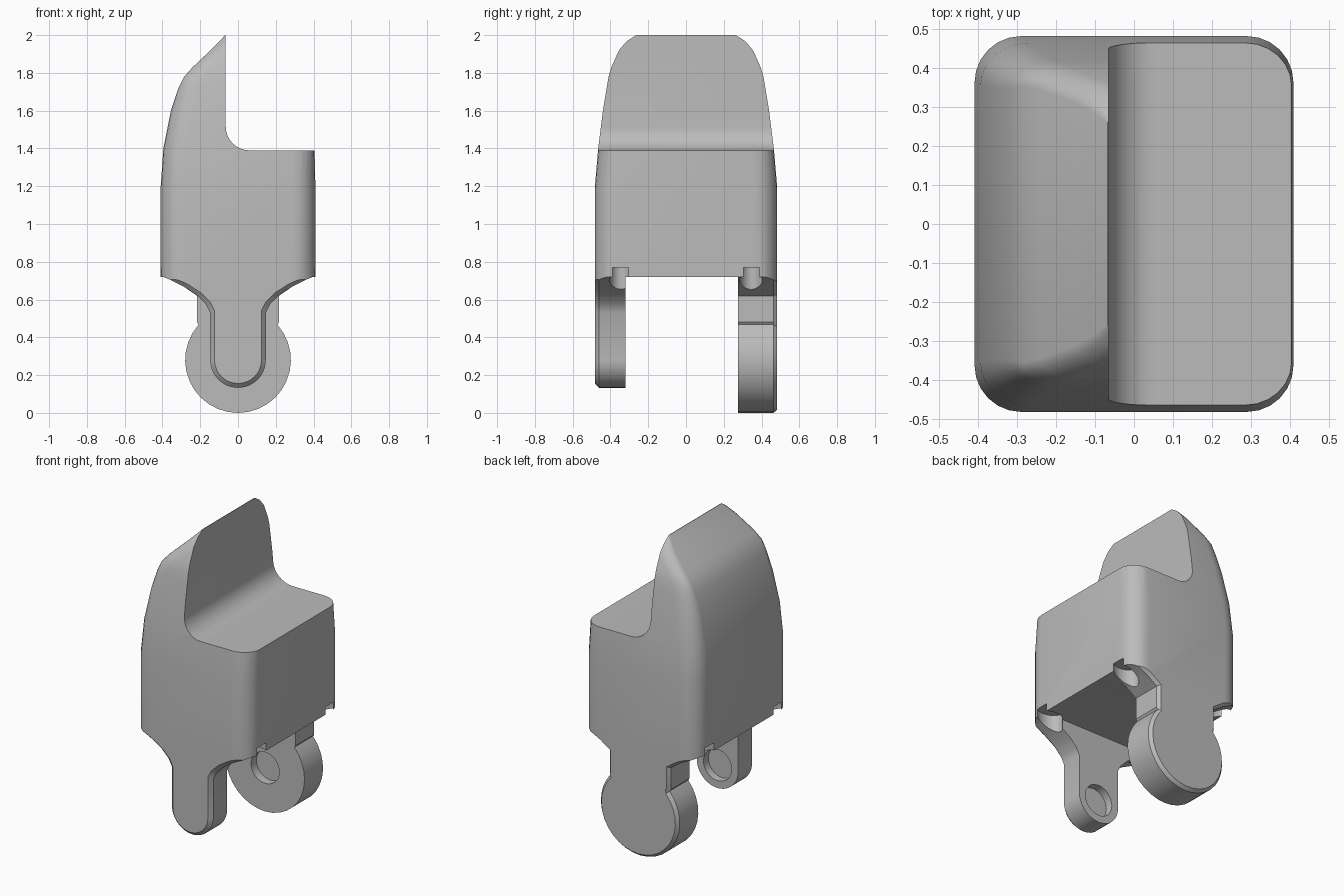
import bpy, bmesh
from math import sin, cos, pi, radians

cube = bpy.data.objects.get("Cube")
if cube:
    bpy.data.objects.remove(cube, do_unlink=True)

grey = bpy.data.materials.new("plain grey")
grey.use_nodes = True
grey.diffuse_color = (0.5, 0.5, 0.5, 1)
grey.node_tree.nodes["Principled BSDF"].inputs["Base Color"].default_value = (0.5, 0.5, 0.5, 1)


def loft(name, rings):
    """Skin a stack of equal-length point rings and cap both ends."""
    bm = bmesh.new()
    loops = [[bm.verts.new(p) for p in ring] for ring in rings]
    n = len(loops[0])
    for a, b in zip(loops, loops[1:]):
        for i in range(n):
            j = (i + 1) % n
            bm.faces.new((a[i], a[j], b[j], b[i]))
    bm.faces.new(loops[0])
    bm.faces.new(loops[-1])
    bmesh.ops.recalc_face_normals(bm, faces=bm.faces)
    mesh = bpy.data.meshes.new(name)
    bm.to_mesh(mesh)
    bm.free()
    obj = bpy.data.objects.new(name, mesh)
    bpy.context.collection.objects.link(obj)
    mesh.materials.append(grey)
    return obj


def combine(target, tool, operation):
    """Apply a boolean and discard the tool."""
    mod = target.modifiers.new("combine", "BOOLEAN")
    mod.operation, mod.solver, mod.object = operation, "EXACT", tool
    bpy.context.view_layer.objects.active = target
    bpy.ops.object.modifier_apply(modifier=mod.name)
    bpy.data.objects.remove(tool, do_unlink=True)


def section(z, left, right, half, rx, ry, steps=6):
    """Rounded rectangle at height z."""
    ring = []
    for k, (sx, sy) in enumerate([(1, 1), (-1, 1), (-1, -1), (1, -1)]):
        cx = right - rx if sx > 0 else left + rx
        for s in range(steps + 1):
            a = (k + s / steps) * pi / 2
            ring.append((cx + rx * cos(a), sy * (half - ry) + ry * sin(a), z))
    return ring


def prism(name, profile, levels):
    """Front profile swept along y; each level is (y, inset)."""
    return loft(name, [[(x, y, z) for x, z in profile(d)] for y, d in levels])


def leg_profile(shoulder, radius, start):
    """Symmetric leg outline with a round foot; d insets the outline."""
    def make(d):
        half = [(0.6, 0.9)] + [(x - d, z + d * 0.5) for x, z in shoulder]
        for i in range(13):
            a = start + (-pi / 2 - start) * i / 12
            half.append(((radius - d) * cos(a), 0.28 + (radius - d) * sin(a)))
        half[-1] = (0, 0.28 - radius + d)
        return half + [(-x, z) for x, z in half[-2::-1]]
    return make


def cylinder(name, centre, r, depth, axis, stretch=1.0, n=32):
    x, y, z = centre
    rings = []
    for h in (-depth / 2, depth / 2):
        ring = []
        for i in range(n):
            u, v = r * stretch * cos(2 * pi * i / n), r * sin(2 * pi * i / n)
            ring.append((x + u, y + v, z + h) if axis == "z" else (x + u, y + h, z + v))
        rings.append(ring)
    return loft(name, rings)


# Rounded column that tapers towards the top ridge
body = loft("latch_body", [section(*s) for s in [
    (-0.1, -0.41, 0.41, 0.483, 0.12, 0.12),
    (1.19, -0.41, 0.41, 0.483, 0.12, 0.12),
    (1.40, -0.395, 0.405, 0.465, 0.12, 0.11),
    (1.60, -0.355, 0.40, 0.44, 0.12, 0.09),
    (1.72, -0.315, 0.40, 0.42, 0.11, 0.07),
    (1.78, -0.285, 0.40, 0.41, 0.10, 0.055),
    (1.83, -0.24, 0.40, 0.395, 0.10, 0.05),
    (1.92, -0.145, 0.40, 0.355, 0.09, 0.045),
    (1.97, -0.095, 0.40, 0.315, 0.06, 0.035),
    (2.00, -0.068, 0.40, 0.27, 0.03, 0.01)]])

# Region to keep: upper block, slim front leg and round back leg
keep = prism("keep_block", lambda d: [(-1, 0.72), (1, 0.72), (1, 3), (-1, 3)], [(-0.8, 0), (0.8, 0)])
front = leg_profile([(0.6, 0.80), (0.41, 0.725), (0.36, 0.705), (0.29, 0.67),
                     (0.22, 0.625), (0.17, 0.575), (0.147, 0.53)], 0.147, 0)
back = leg_profile([(0.6, 0.80), (0.41, 0.725), (0.36, 0.705), (0.29, 0.67),
                    (0.217, 0.62), (0.217, 0.48)], 0.28, radians(42))
combine(keep, prism("front_leg", front, [(-0.32, 0), (-0.46, 0), (-0.52, 0.06)]), "UNION")
combine(keep, prism("back_leg", back, [(0.275, 0), (0.463, 0), (0.52, 0.05)]), "UNION")
combine(body, keep, "INTERSECT")

# Step with a filleted inner corner
step = [(-0.065, 2.5)]
for i in range(9):
    a = pi + i * pi / 16
    step.append((0.06 + 0.125 * cos(a), 1.515 + 0.125 * sin(a)))
step += [(1, 1.39), (1, 2.5)]
combine(body, prism("step_cutter", lambda d: step, [(-0.8, 0), (0.8, 0)]), "DIFFERENCE")

# Pivot recesses on the inner faces of both legs
combine(body, cylinder("pivot_cutter", (0, -0.02, 0.28), 0.1, 0.7, "y"), "DIFFERENCE")

# Small notches under the four corners
for sx in (-1, 1):
    for sy in (-1, 1):
        notch = cylinder("notch_cutter", (sx * 0.35, sy * 0.345, 0.705), 0.06, 0.13, "z", 1.4, 24)
        combine(body, notch, "DIFFERENCE")

bpy.ops.object.select_all(action="DESELECT")
body.select_set(True)
bpy.context.view_layer.objects.active = body
bpy.ops.object.shade_smooth_by_angle(angle=radians(30))
